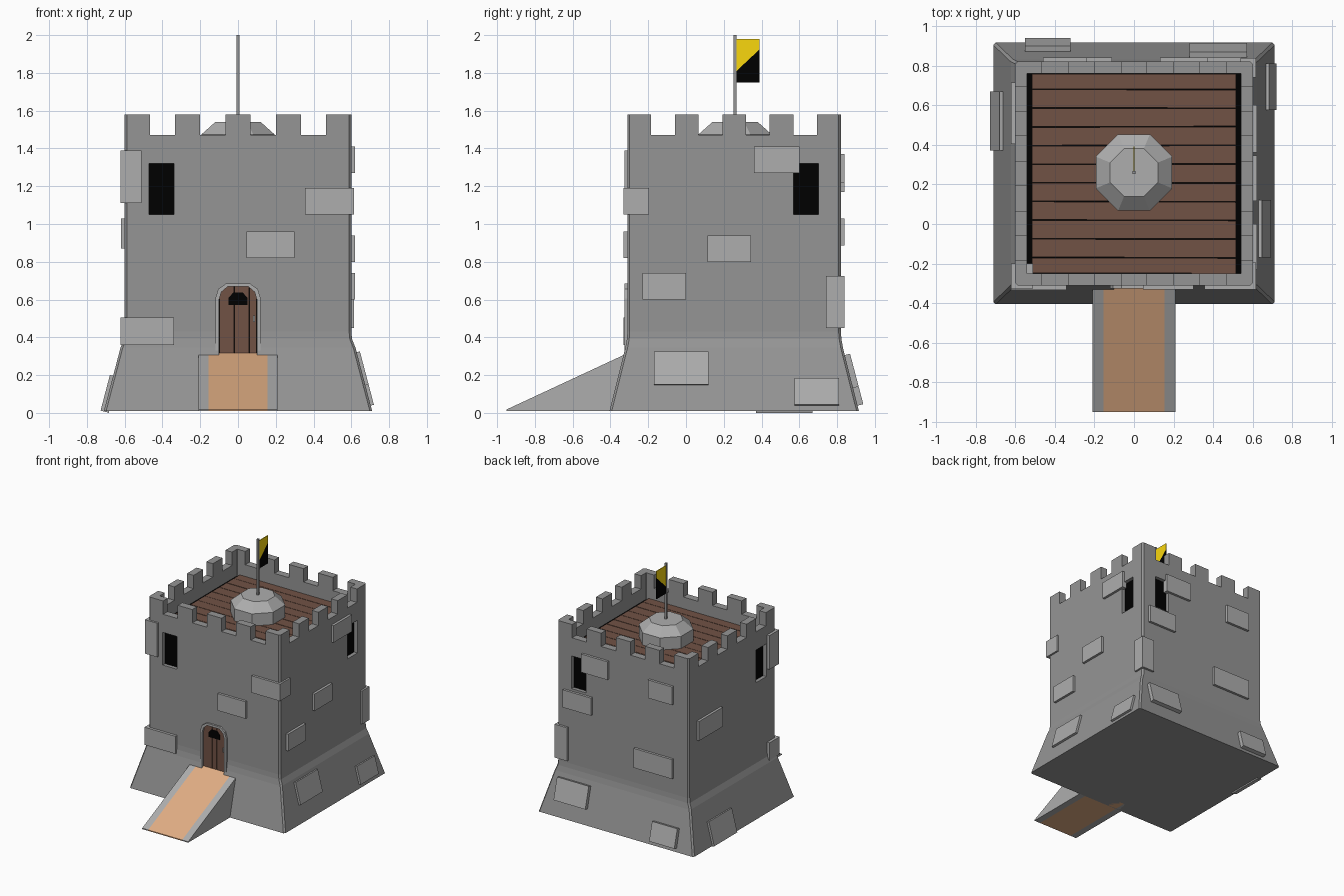
import bpy, bmesh, math, random
from mathutils import Matrix, Vector

if "Cube" in bpy.data.objects:
    bpy.data.objects.remove(bpy.data.objects["Cube"])

random.seed(4)
CY = 0.255                      # tower centre in y
T, R = Matrix.Translation, Matrix.Rotation


def material(name, rgb):
    m = bpy.data.materials.new(name)
    m.diffuse_color = (*rgb, 1)
    m.use_nodes = True
    m.node_tree.nodes["Principled BSDF"].inputs["Base Color"].default_value = m.diffuse_color
    return m


WOOD = material("wood", (0.165, 0.085, 0.06))
TAN = material("ramp_wood", (0.75, 0.42, 0.23))
BLACK = material("black", (0.0, 0.0, 0.0))
YELLOW = material("yellow", (0.95, 0.68, 0.004))
WALL = material("dark_grey", (0.30, 0.30, 0.30))
STONE = material("mid_grey", (0.42, 0.42, 0.42))


def finish(name, bm, mat=None):
    bmesh.ops.recalc_face_normals(bm, faces=bm.faces)
    me = bpy.data.meshes.new(name)
    bm.to_mesh(me)
    bm.free()
    ob = bpy.data.objects.new(name, me)
    bpy.context.collection.objects.link(ob)
    if mat:
        me.materials.append(mat)
    return ob


def add_box(bm, lo, hi, mtx=Matrix()):
    lo, hi = Vector(lo), Vector(hi)
    m = mtx @ T((lo + hi) / 2) @ Matrix.Diagonal((*(hi - lo), 1))
    bmesh.ops.create_cube(bm, size=1, matrix=m)


def box(name, lo, hi, mat=None, mtx=Matrix()):
    bm = bmesh.new()
    add_box(bm, lo, hi, mtx)
    return finish(name, bm, mat)


def add_prism(bm, pts, axis, a, b):
    """Extrude a 2D profile along x (profile yz) or y (profile xz)."""
    put = (lambda p, t: (t, p[0], p[1])) if axis == "x" else (lambda p, t: (p[0], t, p[1]))
    f = bm.faces.new([bm.verts.new(put(p, a)) for p in pts])
    ext = bmesh.ops.extrude_face_region(bm, geom=[f])["geom"]
    d = Vector(put((0, 0), b - a))
    bmesh.ops.translate(bm, vec=d, verts=[v for v in ext if isinstance(v, bmesh.types.BMVert)])


def prism(name, pts, axis, a, b, mat=None):
    bm = bmesh.new()
    add_prism(bm, pts, axis, a, b)
    return finish(name, bm, mat)


def loft(name, rings, mat=None):
    bm = bmesh.new()
    loops = [[bm.verts.new(p) for p in r] for r in rings]
    for lo, hi in zip(loops, loops[1:]):
        n = len(lo)
        for i in range(n):
            bm.faces.new((lo[i], lo[(i + 1) % n], hi[(i + 1) % n], hi[i]))
    bm.faces.new(loops[0])
    bm.faces.new(loops[-1])
    return finish(name, bm, mat)


def rect_ring(hx, hy, z, c=0.012):
    pts = [(hx - c, -hy), (hx, c - hy), (hx, hy - c), (hx - c, hy)]
    pts += [(-x, -y) for x, y in pts]
    return [(x, y + CY, z) for x, y in pts]


# Tower body with flared foot and hollow roof
tower = loft("tower_walls", [
    rect_ring(0.71, 0.66, 0.01), rect_ring(0.622, 0.576, 0.345), rect_ring(0.604, 0.568, 0.39),
    rect_ring(0.60, 0.565, 0.43), rect_ring(0.60, 0.565, 1.58),
    rect_ring(0.54, 0.505, 1.58, 0.002), rect_ring(0.54, 0.505, 1.33, 0.002)], WALL)


def cut(name, bm):
    c = finish(name, bm, WALL)
    c.hide_render = True
    c.hide_set(True)
    m = tower.modifiers.new(name, "BOOLEAN")
    m.operation, m.solver, m.object = "DIFFERENCE", "EXACT", c


# Battlement gaps: nine equal steps per side
for axis, half in (("x", 0.60), ("y", 0.565)):
    bm = bmesh.new()
    s = 2 * half / 9
    for i in (1, 3, 5, 7):
        a, b = -half + i * s, -half + (i + 1) * s
        if axis == "x":
            add_box(bm, (a, -0.6, 1.47), (b, 1.1, 1.7))
        else:
            add_box(bm, (-0.8, CY + a, 1.47), (0.8, CY + b, 1.7))
    cut("crenel_cutter_" + axis, bm)


def side(k):                    # 0 front, 1 right, 2 back, 3 left
    return T((0, CY, 0)) @ R(math.radians(90 * k), 4, "Z")


HALF = (0.565, 0.60, 0.565, 0.60)
# Window recesses with black panes, plus door recess
ARCH = [(0.1, 0.30), (0.1, 0.60), (0.088, 0.64), (0.055, 0.668)]
ARCH += [(-x, z) for x, z in reversed(ARCH)]
bm = bmesh.new()
for k, u in enumerate((-0.405, 0.38, -0.405, 0.38)):
    d = HALF[k]
    add_box(bm, (u - 0.066, -d - 0.1, 1.05), (u + 0.066, -d + 0.04, 1.32), side(k))
    box("window_pane", (u - 0.068, -d + 0.03, 1.045), (u + 0.068, -d + 0.05, 1.325), BLACK, side(k))
add_prism(bm, ARCH, "y", -0.5, -0.28)
cut("opening_cutter", bm)

# Door: black backing, arched planks, grille opening, handle
prism("door_backing", ARCH, "y", -0.295, -0.275, BLACK)
edges = (-0.1, -0.058, -0.019, 0.021, 0.06, 0.1)


def arch_top(x):
    x = abs(x)
    for (x0, z0), (x1, z1) in zip(((0, 0.668), (0.055, 0.668), (0.088, 0.64)),
                                  ((0.055, 0.668), (0.088, 0.64), (0.1, 0.60))):
        if x <= x1 + 1e-6:
            return z0 + (z1 - z0) * (x - x0) / (x1 - x0)


for a, b in zip(edges, edges[1:]):
    a, b = max(a + 0.001, -0.1), min(b - 0.001, 0.1)
    xs = [b] + sorted((x for x in (-0.088, -0.055, 0.055, 0.088) if a < x < b), reverse=True) + [a]
    prism("door_plank", [(a, 0.31), (b, 0.31)] + [(x, arch_top(x)) for x in xs], "y", -0.308, -0.29, WOOD)
prism("door_grille", [(-0.05, 0.57), (0.05, 0.57), (0.05, 0.61), (0.025, 0.637), (-0.025, 0.637), (-0.05, 0.61)],
      "y", -0.311, -0.30, BLACK)
box("door_handle", (0.08, -0.318, 0.48), (0.09, -0.30, 0.515), STONE)

# Door frame: strip between outer and inner arch
OUTER = [(0.12, 0.30), (0.12, 0.605), (0.105, 0.655), (0.062, 0.686)]
OUTER += [(-x, z) for x, z in reversed(OUTER)]
bm = bmesh.new()
for i in range(len(ARCH) - 1):
    add_prism(bm, [ARCH[i], OUTER[i], OUTER[i + 1], ARCH[i + 1]], "y", -0.325, -0.285)
finish("door_frame", bm, STONE)

# Ramp: tan middle wedge with grey kerbs
WEDGE = [(-0.95, 0.01), (-0.95, 0.018), (-0.305, 0.318), (-0.305, 0.01)]
prism("ramp_deck", WEDGE, "x", -0.155, 0.155, TAN)
for s in (-1, 1):
    prism("ramp_kerb", WEDGE, "x", s * 0.155, s * 0.21, STONE)

# Roof floor: planks over black base
box("roof_base", (-0.54, CY - 0.505, 1.32), (0.54, CY + 0.505, 1.36), BLACK)
lines = [CY - 0.505] + [-0.17 + 0.0944 * i for i in range(10)] + [CY + 0.505]
for a, b in zip(lines, lines[1:]):
    h = (b - a) / 2
    m = T((0, (a + b) / 2, 1.365)) @ R(random.uniform(-0.004, 0.004), 4, "Z")
    box("roof_plank", (-0.515, -h + 0.002, -0.015), (0.515, h - 0.002, 0.01), WOOD, m)


# Octagonal plinth, pole and two-colour flag
def octagon(r, z):
    return [(r / math.cos(math.pi / 8) * math.cos(math.pi / 8 + i * math.pi / 4),
             0.26 + r / math.cos(math.pi / 8) * math.sin(math.pi / 8 + i * math.pi / 4), z) for i in range(8)]


loft("flag_plinth", [octagon(0.193, 1.35), octagon(0.193, 1.475), octagon(0.12, 1.54)], STONE)
box("flag_pole", (-0.008, 0.252, 1.53), (0.008, 0.268, 2.0), WALL)
prism("flag_upper", [(0.262, 1.805), (0.39, 1.925), (0.39, 1.98), (0.262, 1.98)], "x", -0.003, 0.003, YELLOW)
prism("flag_lower", [(0.262, 1.75), (0.39, 1.75), (0.39, 1.925), (0.262, 1.805)], "x", -0.003, 0.003, BLACK)

# Wall stones: side, left, right, bottom, top (in the side's own frame)
for k, a, b, z0, z1 in ((0, 0.045, 0.30, 0.82, 0.96), (1, 0.105, 0.345, 1.27, 1.41),
                        (1, -0.14, 0.09, 0.80, 0.94), (1, -0.485, -0.255, 0.60, 0.74),
                        (2, -0.37, -0.13, 1.22, 1.37), (2, 0.24, 0.46, 1.17, 1.32),
                        (2, -0.54, -0.28, 0.885, 1.03), (2, 0.11, 0.46, 0.56, 0.72),
                        (3, -0.46, -0.15, 0.87, 1.03)):
    d = HALF[k]
    box("wall_stone", (a, -d - 0.02, z0), (b, -d + 0.02, z1), STONE, side(k))

# Stones lying on the flared foot: side, left, right, centre height, length along slope
for k, a, b, zc, h in ((1, -0.425, -0.135, 0.232, 0.18), (1, 0.32, 0.555, 0.107, 0.145),
                       (2, -0.57, -0.28, 0.22, 0.18), (2, 0.32, 0.55, 0.115, 0.155),
                       (3, -0.415, -0.115, 0.10, 0.195)):
    d = HALF[k] + 0.105 - 0.263 * zc
    m = side(k) @ T((0, -d, zc)) @ R(-0.257, 4, "X")
    box("foot_stone", (a, -0.025, -h / 2), (b, 0.02, h / 2), STONE, m)

# Corner stones
for lo, hi in (((0.355, -0.33, 1.05), (0.615, -0.195, 1.19)), ((-0.622, -0.326, 1.11), (-0.51, -0.20, 1.39)),
               ((-0.622, -0.332, 0.36), (-0.34, -0.20, 0.505)), ((0.50, 0.74, 0.45), (0.615, 0.838, 0.725))):
    box("corner_stone", lo, hi, STONE)
